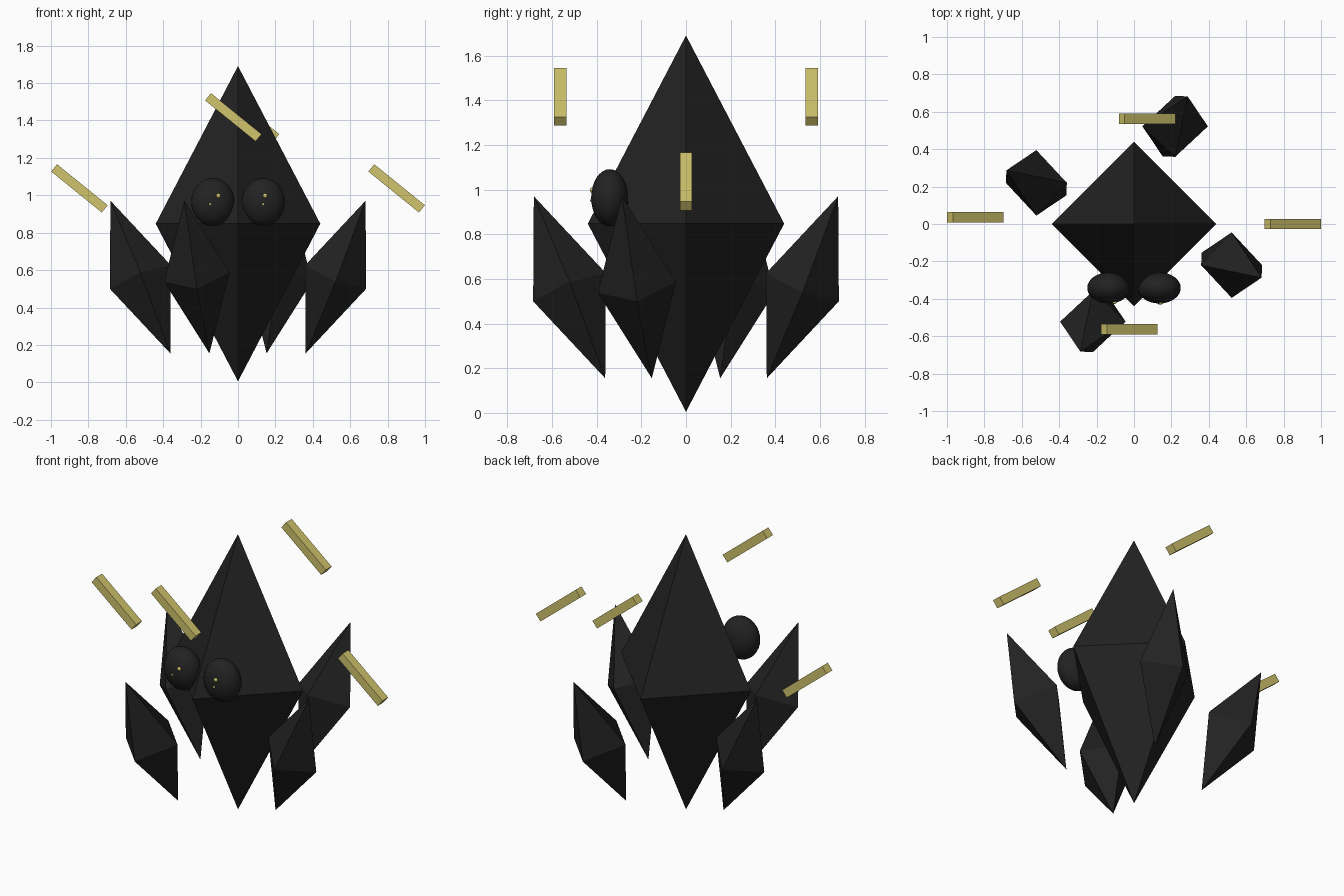
import bpy, bmesh
from math import sqrt, radians
from mathutils import Vector, Matrix

old = bpy.data.objects.get("Cube")
if old:
    bpy.data.objects.remove(old, do_unlink=True)


def material(name, rgb):
    m = bpy.data.materials.new(name)
    m.use_nodes = True
    m.diffuse_color = (*rgb, 1)
    m.node_tree.nodes["Principled BSDF"].inputs["Base Color"].default_value = (*rgb, 1)
    return m


BLACK = material("charcoal black", (0.016, 0.016, 0.016))
GOLD = material("pale gold", (0.63, 0.55, 0.15))


def finish(name, bm, mat, smooth=False):
    bmesh.ops.recalc_face_normals(bm, faces=bm.faces)
    for f in bm.faces:
        f.smooth = smooth
    mesh = bpy.data.meshes.new(name)
    bm.to_mesh(mesh)
    bm.free()
    mesh.materials.append(mat)
    ob = bpy.data.objects.new(name, mesh)
    bpy.context.collection.objects.link(ob)
    return ob


def octahedron(name, centre, a, b, axis, turn=0):
    """Eight-sided crystal from two equator vectors and a long half axis."""
    c, a, b, axis = (Vector(v) for v in (centre, a, b, axis))
    bm = bmesh.new()
    ring = [bm.verts.new(c + v) for v in (a, b, -a, -b)]
    tips = [bm.verts.new(c + axis), bm.verts.new(c - axis)]
    for i in range(4):
        for tip in tips:
            bm.faces.new((ring[i], ring[(i + 1) % 4], tip))
    bm.transform(Matrix.Rotation(radians(turn), 4, "Z"))
    return finish(name, bm, BLACK)


def ellipsoid(name, centre, radii, mat, segments=32, rings=16):
    bm = bmesh.new()
    bmesh.ops.create_uvsphere(bm, u_segments=segments, v_segments=rings, radius=1)
    bm.transform(Matrix.Translation(centre) @ Matrix.Diagonal((*radii, 1)))
    return finish(name, bm, mat, True)


# Large central crystal
octahedron("body_crystal", (0, 0, 0.848), (0.44, 0, 0), (0, 0.44, 0), (0, 0, 0.843))

# Four outward-leaning shards around the body
for i, side in enumerate(("left", "back", "right", "front")):
    octahedron(side + "_shard", (0.522, -0.22, 0.563), (0.163, 0, -0.063),
               (0, 0.175, 0.025), (0.16, -0.067, 0.408), 90 * i)

# Floating gold bars, all tilted the same way
bars = {"left": (0.848, 0, 1.037), "right": (-0.848, 0.037, 1.037),
        "front": (-0.025, -0.563, 1.417), "back": (0.07, 0.563, 1.417)}
for side, place in bars.items():
    bm = bmesh.new()
    bmesh.ops.create_cube(bm, size=1)
    bm.transform(Matrix.Translation(place) @ Matrix.Rotation(radians(39), 4, "Y")
                 @ Matrix.Diagonal((0.348, 0.056, 0.05, 1)))
    finish(side + "_bar", bm, GOLD)

# Eyes with two gold glints each, set on the eye surface
EYE = Vector((0.115, 0.083, 0.128))
for side, x, glints in (("left", 0.135, ((0.01, 0.034, 0.012), (0, -0.012, 0.007))),
                        ("right", -0.135, ((0.03, 0.034, 0.012), (-0.013, -0.012, 0.007)))):
    centre = Vector((x, -0.342, 0.964))
    ellipsoid(side + "_eye", centre, EYE, BLACK)
    for n, (dx, dz, r) in enumerate(glints):
        depth = EYE.y * sqrt(1 - (dx / EYE.x) ** 2 - (dz / EYE.z) ** 2)
        ellipsoid(f"{side}_eye_glint_{n + 1}", centre + Vector((dx, -depth, dz)),
                  (r, r * 0.7, r), GOLD, 16, 8)
